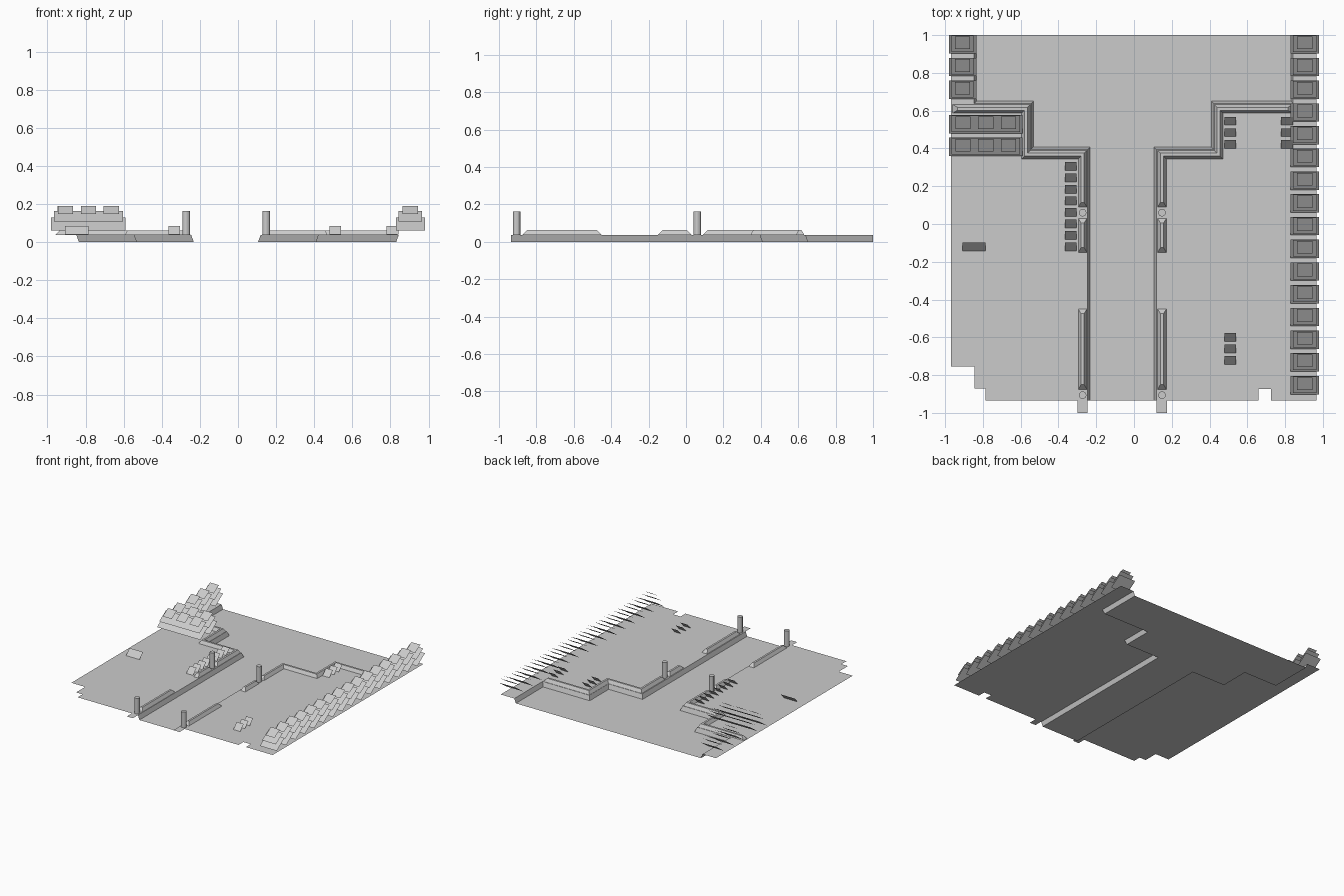
import bpy, bmesh, math
from mathutils import Vector

if "Cube" in bpy.data.objects:
    bpy.data.objects.remove(bpy.data.objects["Cube"])

GROUND = 0.036   # pavement level, the road lies at zero
HEDGE = 0.062    # top of the low walls

mat = bpy.data.materials.new("light grey")
mat.diffuse_color = (0.6, 0.6, 0.6, 1)
mat.use_nodes = True
mat.node_tree.nodes["Principled BSDF"].inputs["Base Color"].default_value = mat.diffuse_color


def finish(name, bm):
    me = bpy.data.meshes.new(name)
    bm.to_mesh(me)
    bm.free()
    me.materials.append(mat)
    ob = bpy.data.objects.new(name, me)
    bpy.context.collection.objects.link(ob)
    return ob


def offset(path, d):
    """Shift an open path to its left by d, with mitred corners."""
    pts = [Vector(p) for p in path]
    dirs = [(b - a).normalized() for a, b in zip(pts, pts[1:])]
    nor = [Vector((-v.y, v.x)) for v in dirs]
    out = []
    for i, p in enumerate(pts):
        a, b = nor[max(i - 1, 0)], nor[min(i, len(nor) - 1)]
        m = a + b
        out.append(p + m * (2 * d / m.length_squared))
    return out


def sheet(name, pts, z):
    """Flat horizontal polygon facing up."""
    bm = bmesh.new()
    f = bm.faces.new([bm.verts.new((p[0], p[1], z)) for p in pts])
    f.normal_update()
    if f.normal.z < 0:
        f.normal_flip()
    bmesh.ops.triangulate(bm, faces=[f])
    return finish(name, bm)


def strip(bm, low, high, z0, z1):
    """Band of quads between two matching paths."""
    a = [bm.verts.new((p[0], p[1], z0)) for p in low]
    b = [bm.verts.new((p[0], p[1], z1)) for p in high]
    for i in range(len(a) - 1):
        bm.faces.new((a[i], a[i + 1], b[i + 1], b[i]))


def low_wall(name, path):
    """Trapezoid wall along a path, with sloped ends."""
    pts = [Vector(p) for p in path]
    top = pts[:]
    top[0] = pts[0] + (pts[1] - pts[0]).normalized() * 0.025
    top[-1] = pts[-1] + (pts[-2] - pts[-1]).normalized() * 0.025
    rings = [(offset(pts, 0.023), GROUND), (offset(top, 0.008), HEDGE),
             (offset(top, -0.008), HEDGE), (offset(pts, -0.023), GROUND)]
    bm = bmesh.new()
    rows = [[bm.verts.new((p.x, p.y, z)) for p in r] for r, z in rings]
    for r0, r1 in zip(rows, rows[1:]):
        for i in range(len(pts) - 1):
            bm.faces.new((r0[i], r0[i + 1], r1[i + 1], r1[i]))
    for i in (0, -1):
        bm.faces.new([r[i] for r in rows])
    bmesh.ops.recalc_face_normals(bm, faces=bm.faces)
    # keep the normals pointing outwards on the open-bottomed wall
    if sum(f.normal.z for f in bm.faces) < 0:
        bmesh.ops.reverse_faces(bm, faces=bm.faces)
    return finish(name, bm)


def panel(bm, x0, x1, y0, y1, z0, z1):
    """Tilted quad facing the front and up."""
    bm.faces.new([bm.verts.new(c) for c in
                  ((x0, y0, z0), (x1, y0, z0), (x1, y1, z1), (x0, y1, z1))])


def stand(bm, x0, x1, y, bays):
    """Three tilted panels stacked above each other."""
    panel(bm, x0, x1, y - 0.05, y + 0.047, 0.06, 0.128)
    panel(bm, x0 + 0.014, x1 - 0.014, y - 0.043, y + 0.045, 0.107, 0.164)
    for x in bays:
        panel(bm, x - 0.04, x + 0.04, y - 0.027, y + 0.04, 0.148, 0.19)


# Road and pavements
left_kerb = [(-.232, -.935), (-.232, .407), (-.533, .407),
             (-.533, .65), (-.835, .65), (-.835, 1)]
right_kerb = [(.105, -.935), (.105, .407), (.41, .407),
              (.41, .65), (.83, .65), (.83, 1)]
left_edge, right_edge = offset(left_kerb, 0.013), offset(right_kerb, -0.013)

sheet("road", left_kerb + right_kerb[::-1], 0)
sheet("left_pavement", left_edge + [
    (-.97, 1), (-.97, -.755), (-.845, -.755), (-.845, -.872), (-.787, -.872),
    (-.787, -.935), (-.30, -.935), (-.30, -1), (-.245, -1), (-.245, -.936)], GROUND)
sheet("right_pavement", right_edge + [
    (.966, 1), (.966, -.935), (.725, -.935), (.725, -.873), (.66, -.873),
    (.66, -.935), (.175, -.935), (.175, -1), (.12, -1), (.12, -.936)], GROUND)

# Sloped kerbs between the two levels
bm = bmesh.new()
strip(bm, left_edge, left_kerb, GROUND, 0)
strip(bm, right_kerb, right_edge, 0, GROUND)
for f in bm.faces:
    f.normal_update()
    if f.normal.z < 0:
        f.normal_flip()
finish("kerbs", bm)

# Low walls beside the road
low_wall("left_corner_wall", [(-.272, .09), (-.272, .367), (-.572, .367),
                              (-.572, .61), (-.96, .61)])
low_wall("right_corner_wall", [(.148, .09), (.148, .367), (.448, .367),
                               (.448, .61), (.84, .61)])
for side, x in (("left", -.272), ("right", .148)):
    low_wall(side + "_middle_wall", [(x, -.15), (x, .03)])
    low_wall(side + "_front_wall", [(x, -.875), (x, -.45)])
    # Posts
    for place, y in (("back", .06), ("front", -.906)):
        bm = bmesh.new()
        bmesh.ops.create_cone(bm, cap_ends=True, segments=16, radius1=0.02,
                              radius2=0.02, depth=0.163 - GROUND)
        bmesh.ops.translate(bm, verts=bm.verts, vec=(x, y, (0.163 + GROUND) / 2))
        finish(f"{side}_{place}_post", bm)

# Tilted stands along the outer edges
bm = bmesh.new()
for i in range(16):
    stand(bm, .828, .98, .953 - i * .1203, [.904])
finish("right_stands", bm)
bm = bmesh.new()
for i in range(3):
    stand(bm, -.98, -.835, .953 - i * .1203, [-.907])
finish("left_stands", bm)
bm = bmesh.new()
for y in (.53, .41):
    stand(bm, -.98, -.59, y, [-.905, -.785, -.665])
finish("wide_stands", bm)

# Small tilted plates on the pavements
bm = bmesh.new()
plates = [(-.335, .305 - i * .0607) for i in range(8)]
for i in range(3):
    plates += [(.51, .545 - i * .061), (.81, .545 - i * .061), (.51, -.60 - i * .061)]
for x, y in plates:
    panel(bm, x - .031, x + .031, y - .022, y + .022, .04, .085)
panel(bm, -.907, -.785, -.142, -.098, .04, .085)
finish("small_plates", bm)
